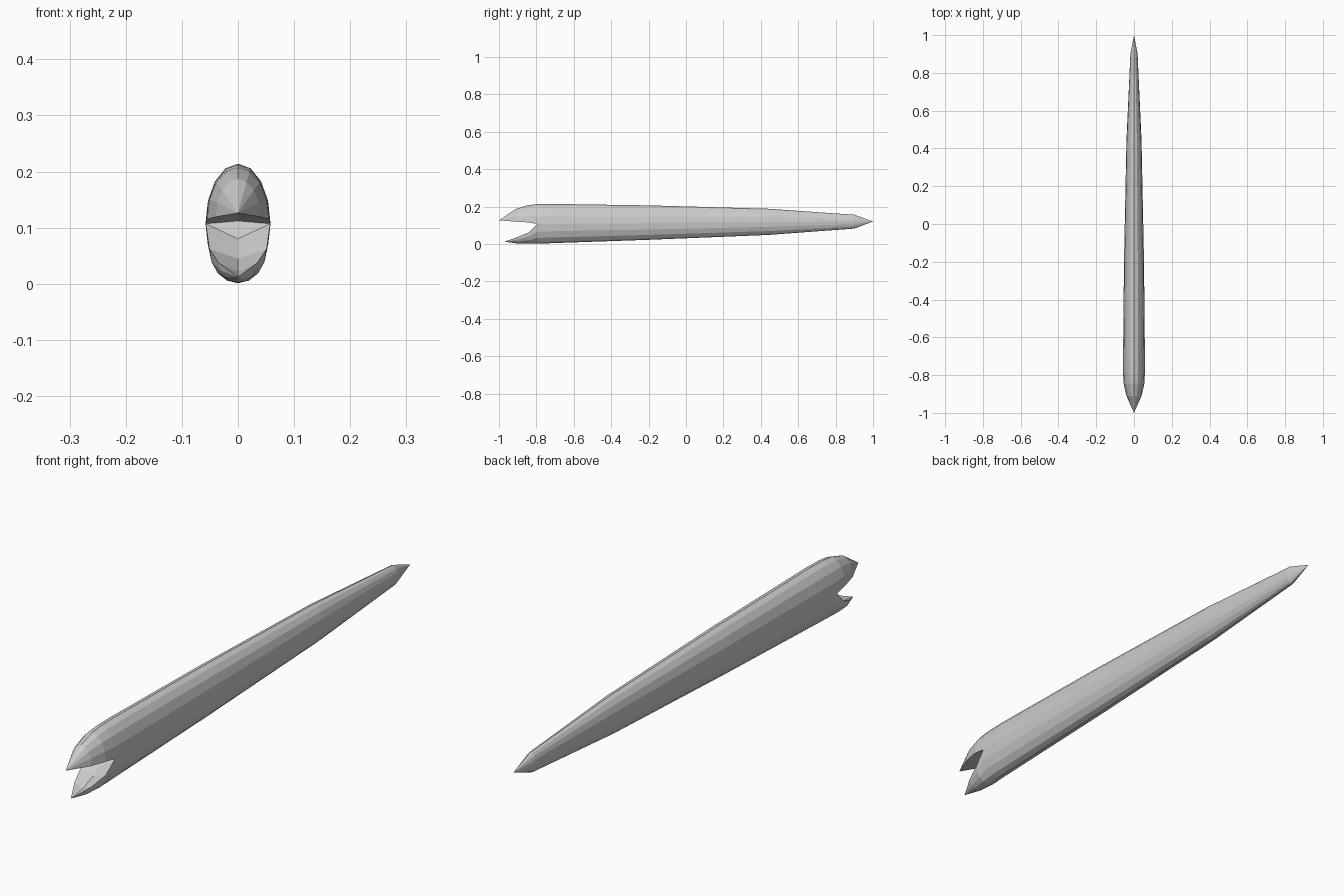
import bpy, bmesh
from math import sin, cos, pi

if "Cube" in bpy.data.objects:
    bpy.data.objects.remove(bpy.data.objects["Cube"])

N = 8  # segments per half ring
bm = bmesh.new()

def arc(y, half_width, rim, edge, lean=0.0):
    """Half ellipse from the right rim to the left rim, over the top or under the belly."""
    pts = []
    for i in range(N + 1):
        a = pi * i / N
        pts.append(bm.verts.new((half_width * cos(a), y + lean * sin(a),
                                 rim + (edge - rim) * sin(a))))
    return pts

def skin(a, b):
    for i in range(len(a) - 1):
        bm.faces.new((a[i], a[i + 1], b[i + 1], b[i]))

def fan(a, tip):
    for i in range(len(a) - 1):
        bm.faces.new((a[i], a[i + 1], tip))

# Body: y, half width, middle z, top z, belly z
body = [(-.795, .0575, .107, .2125, .001), (-.72, .058, .107, .214, .004),
        (-.2, .053, .111, .206, .022), (.44, .040, .118, .188, .048),
        (.9, .019, .119, .156, .082)]
tops = [arc(y, w, m, t) for y, w, m, t, b in body]
bellies = [arc(y, w, m, b) for y, w, m, t, b in body]
tail = bm.verts.new((0, 1, .12))
for rows in (tops, bellies):
    for a, b in zip(rows, rows[1:]):
        skin(a, b)
    fan(rows[-1], tail)

def jaw(root, sections, tip, root_mid):
    """Outer shell plus creased inner mouth surface; section: y, half width, rim z, edge z, inner z."""
    prev, prev_mid = root, root_mid
    for y, w, rim, edge, inner in sections:
        cur = arc(y, w, rim, edge)
        mid = bm.verts.new((0, y, inner))
        skin(prev, cur)
        skin([prev[0], prev_mid, prev[-1]], [cur[0], mid, cur[-1]])
        prev, prev_mid = cur, mid
    end = bm.verts.new(tip)
    fan(prev, end)
    fan([prev[0], prev_mid, prev[-1]], end)

# Throat and the two jaws
upper_mid = bm.verts.new((0, -.785, .112))
lower_mid = bm.verts.new((0, -.795, .080))
bm.faces.new((tops[0][0], upper_mid, tops[0][-1], lower_mid))
jaw(tops[0], [(-.845, .055, .115, .207, .120), (-.91, .040, .119, .187, .123)],
    (0, -1, .126), upper_mid)
jaw(bellies[0], [(-.84, .051, .062, .001, .045), (-.90, .034, .037, .002, .022)],
    (0, -.97, .012), lower_mid)

# Close the seams
bmesh.ops.remove_doubles(bm, verts=bm.verts, dist=.0002)
bmesh.ops.recalc_face_normals(bm, faces=bm.faces)
mesh = bpy.data.meshes.new("eel_body")
bm.to_mesh(mesh)
bm.free()
bpy.context.collection.objects.link(bpy.data.objects.new("eel_body", mesh))
